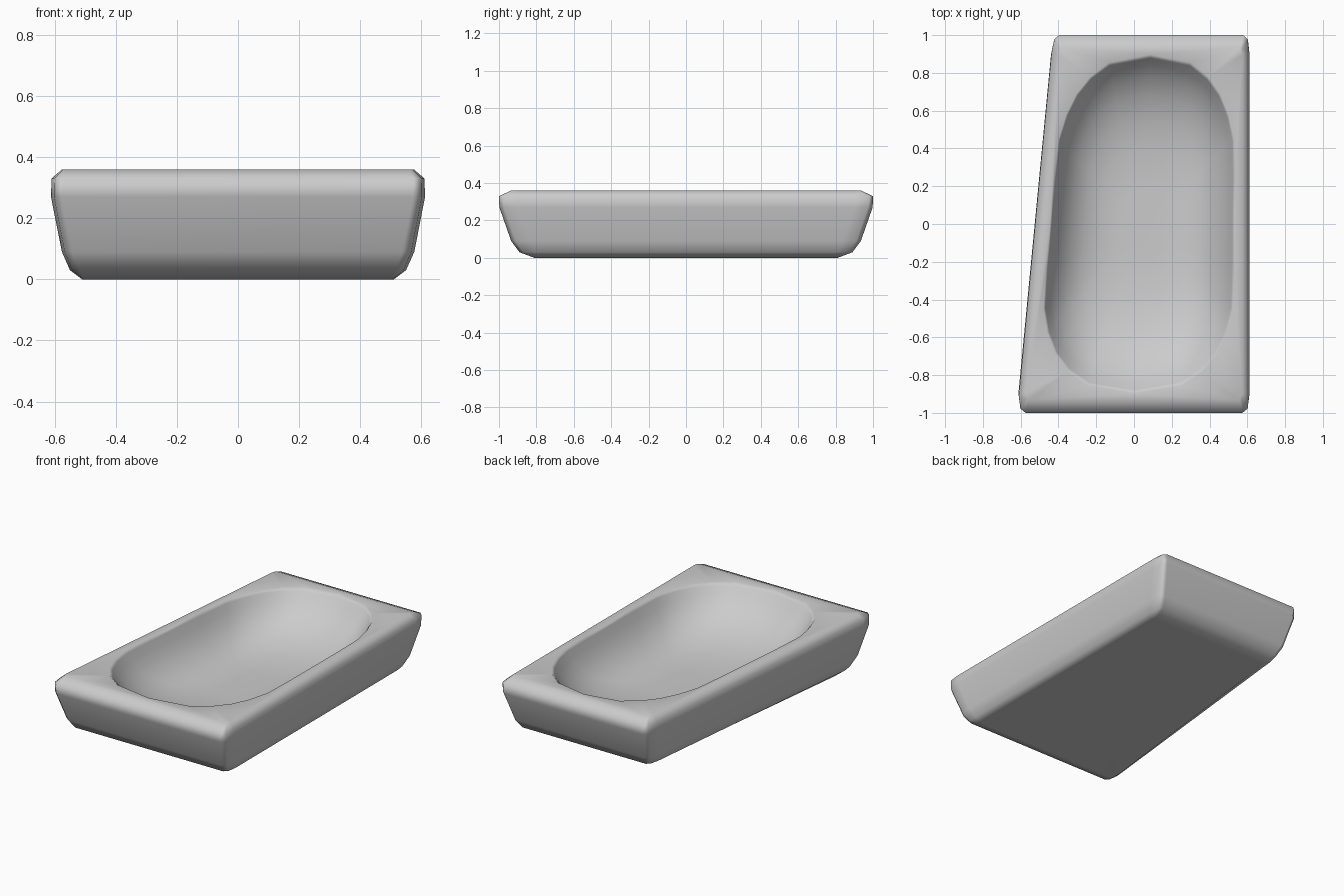
import bpy, bmesh

if "Cube" in bpy.data.objects:
    bpy.data.objects.remove(bpy.data.objects["Cube"])

TAPER = 0.096


def mirror_quarter(q):
    """Closed anticlockwise outline from its +x +y quarter."""
    pts = list(q)
    pts += [(-x, y) for x, y in reversed(q)]
    pts += [(-x, -y) for x, y in q]
    pts += [(x, -y) for x, y in reversed(q)]
    out = []
    for p in pts:
        if not any(abs(p[0] - o[0]) + abs(p[1] - o[1]) < 1e-5 for o in out):
            out.append(p)
    return out


def add_ring(bm, quarter, z, w=0.61, l=1.0):
    """Ring of vertices whose left side is pulled inwards toward the back."""
    ring = []
    for x, y in mirror_quarter(quarter):
        shift = (1 - x / w) / 2 * TAPER * max(y / l + 0.9, 0)
        ring.append(bm.verts.new((x + shift, y, z)))
    return ring


def bridge(bm, a, b):
    n = len(a)
    for i in range(n):
        j = (i + 1) % n
        bm.faces.new((a[i], a[j], b[j], b[i]))


def loop_edges(bm, ring):
    n = len(ring)
    return [bm.edges.get((ring[i], ring[(i + 1) % n])) for i in range(n)]


bm = bmesh.new()

# Outer shell: rounded-corner rings from the base up to the rim (w, l, z, corner)
shell = [(0.51, 0.81, 0, 0.5), (0.55, 0.89, 0.03, 0.8), (0.577, 0.935, 0.09, 1),
         (0.612, 0.998, 0.27, 1), (0.61, 1.0, 0.33, 0.9), (0.575, 0.935, 0.36, 0.4)]
outer = []
for w, l, z, c in shell:
    quarter = [(w, l - 0.10 * c), (w - 0.01 * c, l - 0.025 * c), (w - 0.04 * c, l)]
    outer.append(add_ring(bm, quarter, z, w, l))
for a, b in zip(outer, outer[1:]):
    bridge(bm, a, b)
bm.faces.new(list(reversed(outer[0])))

# Basin: oval rings shrinking down to the shallow curved floor
oval = [(0.525, 0.0), (0.525, 0.23), (0.52, 0.45), (0.487, 0.58), (0.435, 0.69),
        (0.36, 0.78), (0.25, 0.855), (0.0, 0.897)]
bowl = [(1, 0.36), (0.98, 0.342), (0.94, 0.298), (0.87, 0.237), (0.76, 0.178),
        (0.62, 0.134), (0.45, 0.108), (0.22, 0.096)]
inner = [add_ring(bm, [(x * s, y * s) for x, y in oval], z) for s, z in bowl]
for a, b in zip(inner, inner[1:]):
    bridge(bm, a, b)
bm.faces.new(inner[-1])

# Flat rim between shell and basin
bmesh.ops.triangle_fill(bm, use_beauty=True, use_dissolve=False,
                        edges=loop_edges(bm, outer[-1]) + loop_edges(bm, inner[0]))
bmesh.ops.recalc_face_normals(bm, faces=bm.faces[:])
for f in bm.faces:
    f.smooth = True

mesh = bpy.data.meshes.new("bathtub")
bm.to_mesh(mesh)
bm.free()
tub = bpy.data.objects.new("bathtub", mesh)
bpy.context.collection.objects.link(tub)

# Keep the rim and base shading flat
wn = tub.modifiers.new("weighted_normals", 'WEIGHTED_NORMAL')
wn.keep_sharp = True
